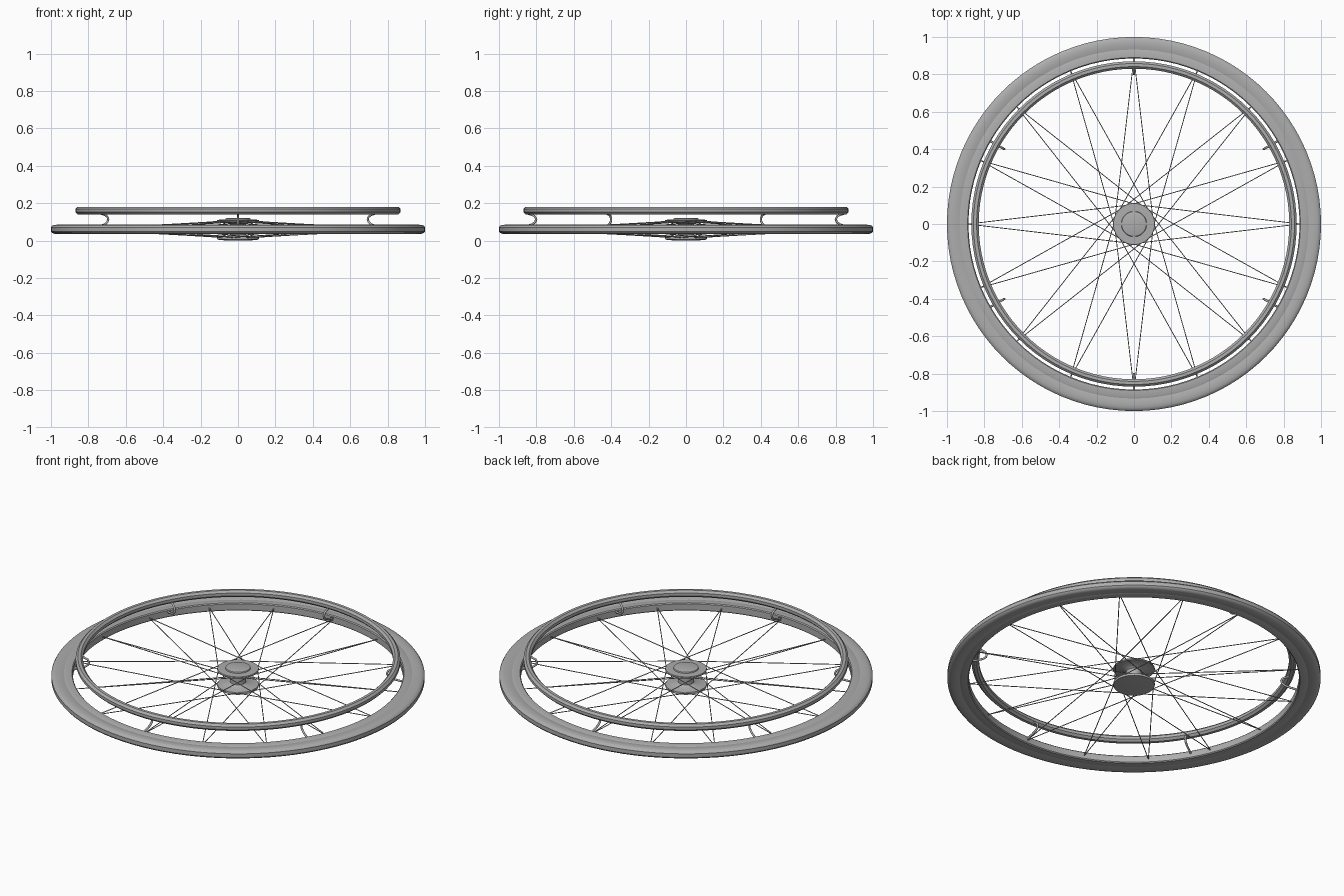
import bpy, bmesh, math
from mathutils import Vector

if "Cube" in bpy.data.objects:
    bpy.data.objects.remove(bpy.data.objects["Cube"])

grey = bpy.data.materials.new("plain_grey")
grey.diffuse_color = (0.42, 0.42, 0.42, 1)
grey.use_nodes = True
grey.node_tree.nodes["Principled BSDF"].inputs["Base Color"].default_value = grey.diffuse_color


def finish(name, bm, angle=35):
    bmesh.ops.recalc_face_normals(bm, faces=bm.faces[:])
    me = bpy.data.meshes.new(name)
    bm.to_mesh(me)
    bm.free()
    ob = bpy.data.objects.new(name, me)
    bpy.context.collection.objects.link(ob)
    me.materials.append(grey)
    bpy.ops.object.select_all(action='DESELECT')
    ob.select_set(True)
    bpy.context.view_layer.objects.active = ob
    bpy.ops.object.shade_smooth_by_angle(angle=math.radians(angle))
    return ob


def lathe(name, profile, segs=96, closed=True, angle=35):
    """Spin (radius, z) points about z; open profiles start and end on the axis."""
    bm = bmesh.new()
    rings = []
    for r, z in profile:
        if r < 1e-6:
            rings.append([bm.verts.new((0, 0, z))] * segs)
        else:
            rings.append([bm.verts.new((r * math.cos(a), r * math.sin(a), z))
                          for a in (math.tau * i / segs for i in range(segs))])
    n = len(rings)
    for k in range(n if closed else n - 1):
        p, q = rings[k], rings[(k + 1) % n]
        for i in range(segs):
            j = (i + 1) % segs
            quad = list(dict.fromkeys((p[i], p[j], q[j], q[i])))
            bm.faces.new(quad)
    return finish(name, bm, angle)


def tube(bm, pts, rad, sides=6):
    """Sweep a small round section along a list of points."""
    pts = [Vector(p) for p in pts]
    rings = []
    for i, p in enumerate(pts):
        t = (pts[min(i + 1, len(pts) - 1)] - pts[max(i - 1, 0)]).normalized()
        side = Vector((-p.y, p.x, 0)) if len(pts) > 2 else t.cross(Vector((0, 0, 1)))
        u = side.normalized()
        v = t.cross(u).normalized()
        rings.append([bm.verts.new(p + rad * (u * math.cos(a) + v * math.sin(a)))
                      for a in (math.tau * s / sides for s in range(sides))])
    for a, b in zip(rings, rings[1:]):
        for s in range(sides):
            e = (s + 1) % sides
            bm.faces.new((a[s], a[e], b[e], b[s]))
    bm.faces.new(rings[0][::-1])
    bm.faces.new(rings[-1])


def polar(r, deg, z):
    a = math.radians(deg)
    return (r * math.cos(a), r * math.sin(a), z)


# Tyre: rounded, slightly flat tread
half = [(0.925, 0.019), (0.945, 0.0235), (0.965, 0.025), (0.982, 0.0235), (0.994, 0.019), (1.0, 0.011)]
lathe("tyre", [(r, 0.06 + h) for r, h in half] + [(r, 0.06 - h) for r, h in half[::-1]])

# Rim: band with softened edges inside the tyre
lathe("rim", [(0.885, 0.042), (0.885, 0.078), (0.890, 0.083), (0.925, 0.084), (0.937, 0.079),
              (0.937, 0.041), (0.925, 0.036), (0.890, 0.037)])

# Push ring
lathe("push_ring", [(0.85 + 0.0215 * math.cos(a), 0.16 + 0.0215 * math.sin(a))
                    for a in (math.tau * (k + 0.5) / 8 for k in range(8))])

# Hub: two flanges, a waisted barrel and a raised cap
lathe("hub", [(0, 0.0), (0.06, 0.0), (0.11, 0.005), (0.112, 0.012), (0.11, 0.018), (0.055, 0.022),
              (0.042, 0.032), (0.042, 0.088), (0.055, 0.098), (0.11, 0.101), (0.112, 0.106),
              (0.11, 0.111), (0.068, 0.112), (0.066, 0.118), (0.06, 0.12), (0, 0.12)],
      segs=48, closed=False)

# Spokes: crossing tangent pairs from 16 rim points to both flanges
bm = bmesh.new()
for k in range(16):
    deg = k * 22.5
    for s in (1, -1):
        hub_z = 0.105 if s * (-1) ** k > 0 else 0.015
        tube(bm, [polar(0.888, deg, 0.06), polar(0.104, deg + s * 83, hub_z)], 0.0025, 5)
finish("spokes", bm)

# Curved brackets joining push ring to rim
bm = bmesh.new()
for k in range(6):
    path = [(0.845, 0.143), (0.825, 0.139), (0.808, 0.129), (0.801, 0.114), (0.806, 0.099),
            (0.822, 0.087), (0.85, 0.077), (0.888, 0.068)]
    tube(bm, [polar(r, 30 + 60 * k, z) for r, z in path], 0.006, 8)
finish("push_ring_brackets", bm, 50)
